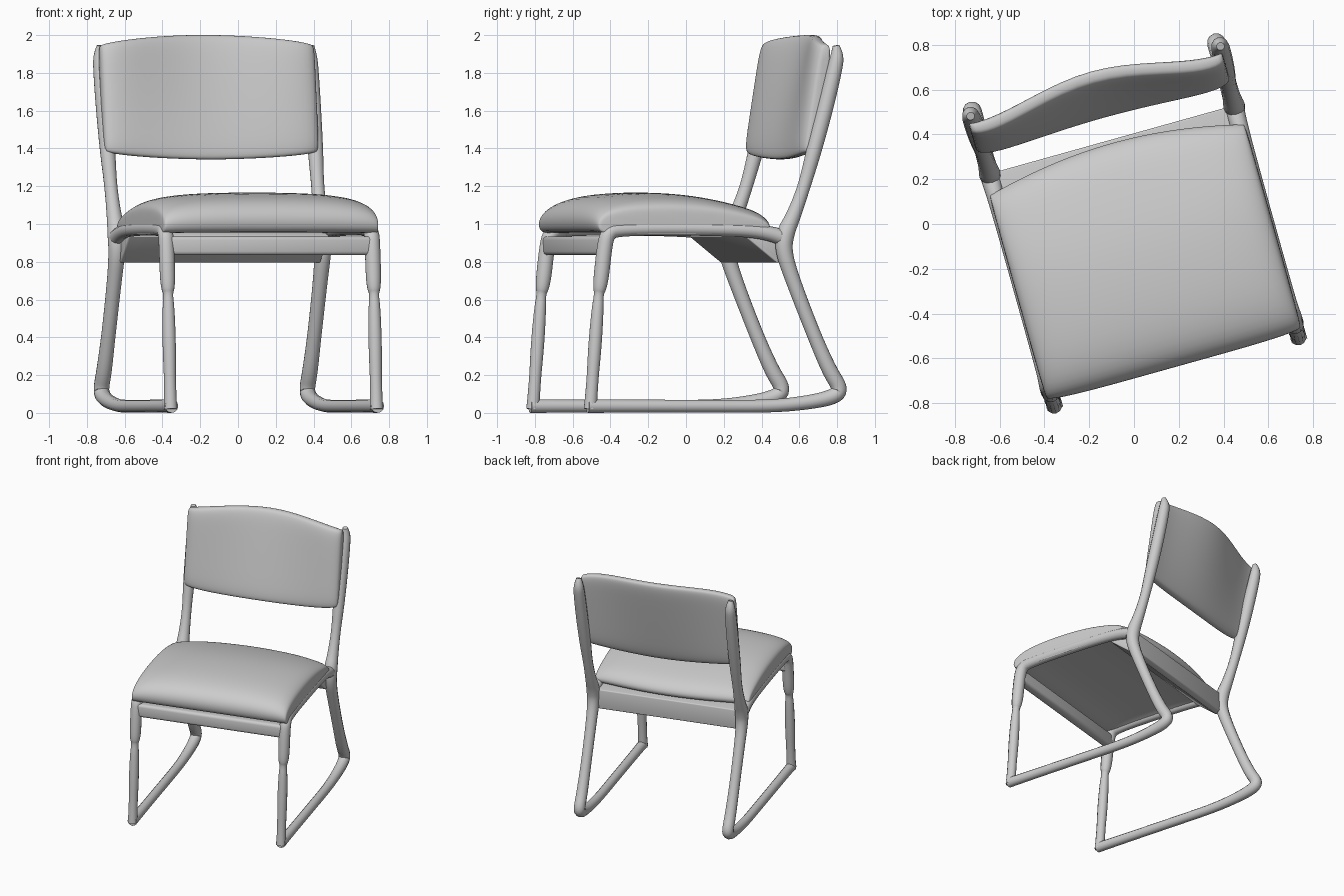
import bpy, bmesh, math

if "Cube" in bpy.data.objects:
    bpy.data.objects.remove(bpy.data.objects["Cube"])

TURN = math.radians(15.6)   # whole chair is turned about z


def finish(ob):
    ob.rotation_euler.z = TURN
    return ob


def loft(name, rings, levels=1):
    """Skin a row of closed rings, cap both ends and subdivide smoothly."""
    bm = bmesh.new()
    rows = [[bm.verts.new(p) for p in r] for r in rings]
    n = len(rows[0])
    for a, b in zip(rows, rows[1:]):
        for i in range(n):
            j = (i + 1) % n
            bm.faces.new((a[i], a[j], b[j], b[i]))
    bm.faces.new(rows[0][::-1])
    bm.faces.new(rows[-1])
    bmesh.ops.recalc_face_normals(bm, faces=bm.faces)
    for f in bm.faces:
        f.smooth = True
    me = bpy.data.meshes.new(name)
    bm.to_mesh(me)
    bm.free()
    ob = bpy.data.objects.new(name, me)
    bpy.context.collection.objects.link(ob)
    if levels:
        ob.modifiers.new("smooth", 'SUBSURF').levels = levels
    return finish(ob)


def tube(name, pts):
    """Round bar through (x, y, z, radius) control points."""
    cu = bpy.data.curves.new(name, 'CURVE')
    cu.dimensions = '3D'
    cu.bevel_depth = 1.0
    cu.bevel_resolution = 4
    cu.use_fill_caps = True
    sp = cu.splines.new('NURBS')
    sp.points.add(len(pts) - 1)
    for p, (x, y, z, r) in zip(sp.points, pts):
        p.co = (x, y, z, 1)
        p.radius = r
    sp.order_u = 3
    sp.use_endpoint_u = True
    sp.resolution_u = 6
    ob = bpy.data.objects.new(name, cu)
    bpy.context.collection.objects.link(ob)
    return finish(ob)


def bar(name, profile, half, bevel):
    """Cross bar: a (y, z) profile stretched across x, with rounded edges."""
    ob = loft(name, [[(x, y, z) for y, z in profile] for x in (-half, half)], 0)
    m = ob.modifiers.new("round", 'BEVEL')
    m.width = bevel
    m.segments = 3
    return ob


# side frames: runner + rear leg + back post, front leg + seat rail
rear = [(-.70, .036, .036), (-.5, .036, .034), (0, .035, .034), (.33, .035, .034),
        (.55, .06, .038), (.665, .09, .042), (.69, .13, .042), (.63, .22, .042),
        (.54, .42, .038), (.42, .72, .04), (.375, .86, .046), (.385, .95, .05),
        (.43, 1.04, .04), (.49, 1.2, .034), (.54, 1.38, .042), (.60, 1.6, .044),
        (.655, 1.82, .042), (.67, 1.9, .036), (.66, 1.945, .018)]
front = [(-.685, .02, .036), (-.675, .15, .031), (-.66, .35, .037), (-.645, .55, .033),
         (-.638, .63, .025), (-.634, .655, .036), (-.625, .72, .042), (-.607, .88, .042),
         (-.59, .95, .042), (-.53, .975, .036), (0, .975, .036), (.3, .96, .038),
         (.39, .92, .045)]
for side, s in (("left", -1), ("right", 1)):
    tube(side + "_runner_and_back_post",
         [(.006 + s * (.566 + .014 * max(0, z - 1)), y, z, r) for y, z, r in rear])
    tube(side + "_front_leg_and_rail", [(.004 + s * .566, y, z, r) for y, z, r in front])

# rails between the side frames
bar("front_rail", [(-.635, .835), (-.565, .835), (-.565, .935), (-.635, .935)], .565, .02)
bar("rear_panel", [(.345, .795), (.39, .80), (.39, .95), (.2, .955), (.17, .935)], .55, .008)

# seat cushion: crowned, full sides, bulging at the back, shallow hollow underneath
top = [(-.665, .985), (-.668, 1.055), (-.61, 1.125), (-.45, 1.165), (-.2, 1.17),
       (0, 1.15), (.2, 1.107), (.32, 1.07), (.378, 1.02), (.38, .975)]
under = [(.33, .945), (.1, .945), (-.2, .945), (-.45, .945), (-.63, .942)]
rings = []
for t in (-1, -.985, -.95, -.85, -.6, -.3, 0, .3, .6, .85, .95, .985, 1):
    f = max(0, 1 - abs(t) ** 7) ** .5
    bow = 1 - t * t
    hollow = .03 if abs(t) < .9 else 0
    ring = []
    for i, (y, z) in enumerate(top + under):
        y *= (.78 + .22 * bow) if y > 0 else (.96 + .04 * f)
        z = .945 + (z - .945) * (.55 + .37 * f + .08 * bow)
        if len(top) < i < len(top) + 4:
            z += hollow
        ring.append((.004 + .595 * t, y, z))
    rings.append(ring)
loft("seat_cushion", rings, 2)

# padded backrest: leaning, hollowed towards the sitter, ends running into the posts
rings = []
for t in (-1, -.985, -.93, -.82, -.68, -.5, -.25, 0, .25, .5, .68, .82, .93, .985, 1):
    bow = .5 + .5 * math.cos(math.pi * t)
    crown = 1 - t * t
    end = (1 - abs(t) ** 14) ** .5
    z0, z1 = 1.375 - .035 * crown, 1.955 + .048 * crown
    mid, half = (z0 + z1) / 2, (z1 - z0) / 2 * (.95 + .05 * end)
    thick = .042 * (.6 + .4 * end)
    ring = []
    for k in range(24):
        a = 2 * math.pi * (k + .5) / 24
        c, s = math.cos(a), math.sin(a)
        h = math.copysign(abs(s) ** .35, s)
        w = math.copysign(abs(c) ** .5, c)
        lean = .548 + .045 * h + bow * (.055 + .038 * h) + .025 * (1 - end)
        ring.append((-.003 + .59 * t, lean + thick * w, mid + half * h))
    rings.append(ring)
loft("backrest", rings)
